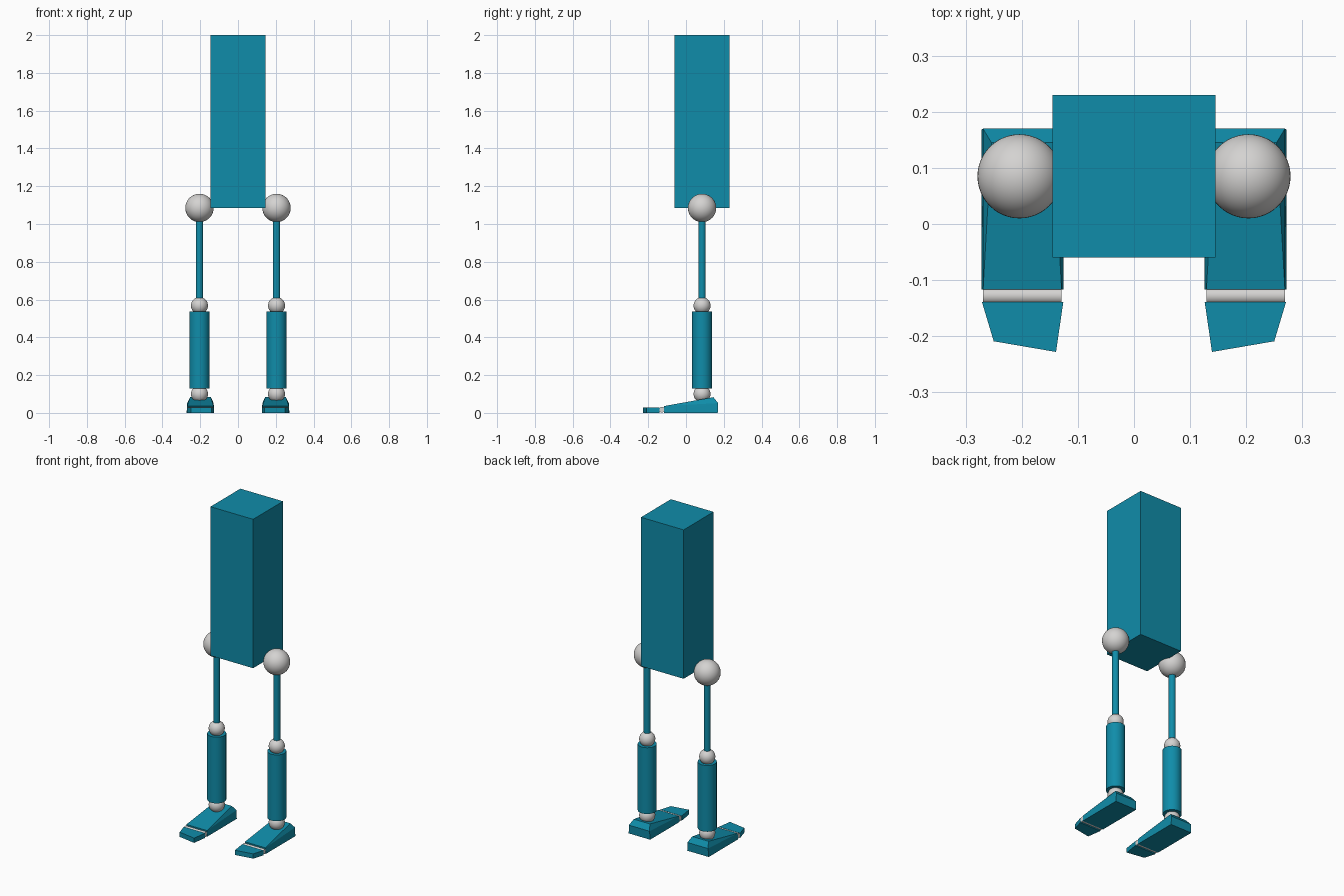
import bpy, bmesh, math

if "Cube" in bpy.data.objects:
    bpy.data.objects.remove(bpy.data.objects["Cube"])


def make_material(name, rgb):
    m = bpy.data.materials.new(name)
    m.diffuse_color = (*rgb, 1)
    m.use_nodes = True
    m.node_tree.nodes["Principled BSDF"].inputs["Base Color"].default_value = m.diffuse_color
    return m


TEAL = make_material("teal", (0.005, 0.265, 0.40))
GREY = make_material("light grey", (0.66, 0.65, 0.64))
LEG_X, LEG_Y = 0.204, 0.085


def finish(name, mat, smooth=False):
    o = bpy.context.object
    o.name = name
    o.data.materials.append(mat)
    if smooth:
        bpy.ops.object.shade_smooth_by_angle(angle=math.radians(40))
    return o


def ball(name, x, z, r):
    bpy.ops.mesh.primitive_uv_sphere_add(segments=48, ring_count=24, radius=r,
                                         location=(x, LEG_Y, z))
    finish(name, GREY, True)


def rod(name, x, z0, z1, r):
    bpy.ops.mesh.primitive_cylinder_add(vertices=48, radius=r, depth=z1 - z0,
                                        location=(x, LEG_Y, (z0 + z1) / 2))
    finish(name, TEAL, True)


def hull(name, points, mat):
    bm = bmesh.new()
    for p in points:
        bm.verts.new(p)
    bmesh.ops.convex_hull(bm, input=bm.verts)
    bmesh.ops.dissolve_limit(bm, angle_limit=0.01, verts=bm.verts, edges=bm.edges)
    bmesh.ops.recalc_face_normals(bm, faces=bm.faces)
    me = bpy.data.meshes.new(name)
    bm.to_mesh(me)
    bm.free()
    o = bpy.data.objects.new(name, me)
    bpy.context.collection.objects.link(o)
    me.materials.append(mat)


# torso block
bpy.ops.mesh.primitive_cube_add(size=1, location=(0, 0.085, 1.5425))
torso = bpy.context.object
torso.scale = (0.29, 0.29, 0.915)
finish("torso", TEAL)

for side, s in (("left", 1), ("right", -1)):
    x = s * LEG_X
    # leg joints and segments
    ball(side + "_hip_joint", x, 1.085, 0.075)
    rod(side + "_thigh", x, 0.57, 1.05, 0.0195)
    ball(side + "_knee_joint", x, 0.568, 0.045)
    rod(side + "_shin", x, 0.13, 0.537, 0.053)
    ball(side + "_ankle_joint", x, 0.10, 0.045)

    # wedge foot: (y, z, half width) edges, narrowing at the instep
    edges = [(-0.117, 0, 0.073), (-0.117, 0.036, 0.070), (0.168, 0, 0.073),
             (0.170, 0.052, 0.070), (0.145, 0.083, 0.055)]
    mid = s * 0.199
    hull(side + "_foot",
         [(mid + k * w, y, z) for y, z, w in edges for k in (-1, 1)], TEAL)

    # toe joint roller
    bpy.ops.mesh.primitive_cylinder_add(vertices=32, radius=0.015, depth=0.14,
                                        location=(s * 0.199, -0.128, 0.017),
                                        rotation=(0, math.pi / 2, 0))
    finish(side + "_toe_joint", GREY, True)

    # toe plate, longer on the inner side
    outline = [(0.126, -0.139), (0.271, -0.139), (0.25, -0.209), (0.139, -0.228)]
    hull(side + "_toe",
         [(s * px, py, z) for px, py in outline for z in (0, 0.029)], TEAL)
